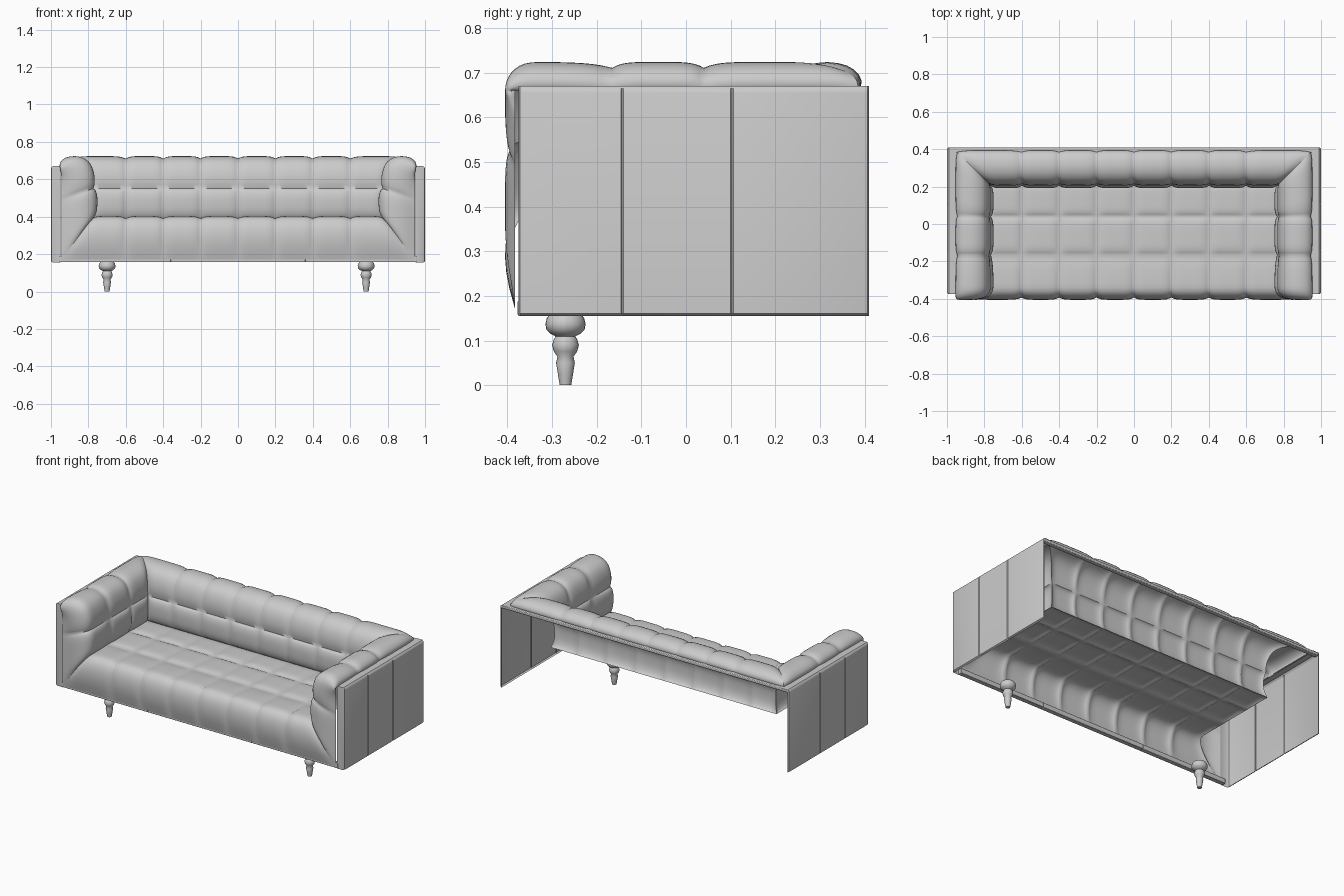
import bpy, math
from mathutils import Vector

if "Cube" in bpy.data.objects:
    bpy.data.objects.remove(bpy.data.objects["Cube"])

OUT_X, OUT_Y = 0.945, 0.385      # outer rim of the upholstered shell
PUFF = 0.013                     # pillow height between seams


def finish(name, verts, faces, mirror=False, angle=40):
    me = bpy.data.meshes.new(name)
    me.from_pydata([tuple(v) for v in verts], [], faces)
    me.update()
    ob = bpy.data.objects.new(name, me)
    bpy.context.collection.objects.link(ob)
    if mirror:
        ob.modifiers.new("Mirror", 'MIRROR').use_axis = (True, False, False)
    bpy.ops.object.select_all(action='DESELECT')
    ob.select_set(True)
    bpy.context.view_layer.objects.active = ob
    bpy.ops.object.shade_smooth_by_angle(angle=math.radians(angle))
    return ob


def grid_faces(nu, nv):
    return [(i * nv + j, i * nv + j + 1, (i + 1) * nv + j + 1, (i + 1) * nv + j)
            for i in range(nu - 1) for j in range(nv - 1)]


def pillow(t):
    return 1 - abs(2 * (t - math.floor(t)) - 1) ** 5


# Quilted sheet: whole-number parameters are the seams
def quilt(name, fn, cells_u, cells_v, mirror=False, n=16):
    nu, nv, e = cells_u * n + 1, cells_v * n + 1, 0.01
    verts = []
    for i in range(nu):
        for j in range(nv):
            u, v = i / n, j / n
            u0, u1 = max(u - e, 0), min(u + e, cells_u)
            v0, v1 = max(v - e, 0), min(v + e, cells_v)
            nrm = (fn(u, v1) - fn(u, v0)).cross(fn(u1, v) - fn(u0, v)).normalized()
            verts.append(fn(u, v) + nrm * PUFF * pillow(u) * pillow(v))
    return finish(name, verts, grid_faces(nu, nv), mirror, 60)


def curve(pts, t):
    """Catmull-Rom through pts, t in 0..1"""
    s = min(max(t, 0), 1) * (len(pts) - 1)
    k = min(int(s), len(pts) - 2)
    f = s - k
    p = [Vector(pts[min(max(k + o, 0), len(pts) - 1)]) for o in (-1, 0, 1, 2)]
    return 0.5 * (2 * p[1] + (p[2] - p[0]) * f
                  + (2 * p[0] - 5 * p[1] + 4 * p[2] - p[3]) * f ** 2
                  + (3 * p[1] - p[0] - 3 * p[2] + p[3]) * f ** 3)


# Cross-section shared by back and arms: (depth from rim, height)
UPPER = [(0, .66), (.004, .685), (.035, .706), (.09, .709), (.14, .683), (.166, .62), (.172, .55)]
LOWER = [(.172, .55), (.18, .5), (.178, .44), (.165, .39)]


def roll(v):
    return curve(UPPER, v) if v < 1 else curve(LOWER, v - 1)


def wrap(d, z, z_end, t):
    """Fold from the straight run round the front edge out to the rim"""
    if t < 0.35:
        return d, -0.165 - 0.165 * t / 0.35, z
    th = (t - 0.35) / 0.65 * math.pi / 2
    s, c = math.sin(th) ** 0.8, max(math.cos(th), 0) ** 0.8
    return d * c, -0.417 + 0.087 * (1 - s) + 0.034 * (1 - c), z + (z_end - z) * (1 - c)


def column_x(u, half):
    a = abs(u - 4)
    x = a * 0.2 if a <= 3 else 0.6 + (half - 0.6) * (a - 3)
    return math.copysign(x, u - 4)


# Tufted back
def back(u, v):
    d, z = roll(v)
    return Vector((column_x(u, OUT_X - d), OUT_Y - d, z))


# Tufted arm, mitred to the back and folded round the front
def arm(u, v):
    d, z = roll(v)
    if u < 1:
        y = (OUT_Y - d) * (1 - u) + 0.04 * u
    elif u < 2:
        y = 0.04 - 0.205 * (u - 1)
    else:
        z_end = .66 - .165 * v if v < 1 else .495 - .325 * (v - 1)
        d, y, z = wrap(d, z, z_end, u - 2)
    return Vector((OUT_X - d, y, z))


# Tufted seat, rolling down over the front rail
def seat(u, v):
    d, z = 0.165, 0.39
    if v < 1:
        y = 0.22 + (0.04 - 0.22) * v
    elif v < 2:
        y = 0.04 - 0.205 * (v - 1)
    else:
        d, y, z = wrap(d, z, 0.17, v - 2)
    return Vector((column_x(u, OUT_X - d), y, z))


quilt("back_cushion", back, 8, 2)
quilt("arm_cushion", arm, 3, 2, mirror=True, n=20)
quilt("seat_cushion", seat, 8, 3)

# Outer side panels: open sheets with front and top returns and two seams
cols = [(.948, -.375), (.99, -.375), (.997, -.372), (1, -.364)]
for s in (-.143, .103):
    cols += [(1, s - .003), (.996, s), (1, s + .003)]
cols += [(1, .4), (.997, .407), (.99, .41)]
rows = [(.99, .155), (1, .16), (1, .655), (.997, .664), (.99, .67), (.948, .67)]
finish("side_panel", [(min(xa, xb), y, z) for xa, y in cols for xb, z in rows],
       [f[::-1] for f in grid_faces(len(cols), len(rows))], mirror=True)


def box(name, x0, x1, y0, y1, z0, z1, bevel):
    v = [(x, y, z) for x in (x0, x1) for y in (y0, y1) for z in (z0, z1)]
    f = [(0, 1, 3, 2), (4, 6, 7, 5), (0, 4, 5, 1), (2, 3, 7, 6), (0, 2, 6, 4), (1, 5, 7, 3)]
    b = finish(name, v, f).modifiers.new("Bevel", 'BEVEL')
    b.width, b.segments = bevel, 2


# Front rail in three lengths, and the back top rail
for k, (a, b) in enumerate([(-.955, -.36), (-.36, .36), (.36, .955)]):
    box(f"front_rail_{k + 1}", a, b, -.378, -.35, .157, .188, .003)
box("back_top_rail", -.99, .99, .38, .41, .652, .67, .004)

# Turned front legs
LEG = [(0, 0), (.013, 0), (.017, .025), (.021, .05), (.018, .064), (.026, .075), (.03, .09),
       (.026, .103), (.022, .109), (.033, .115), (.043, .125), (.045, .137), (.042, .15),
       (.036, .158), (0, .158)]
SIDES = 24
for name, x in (("front_leg_left", -.7), ("front_leg_right", .685)):
    ring = [2 * math.pi * i / SIDES for i in range(SIDES + 1)]
    leg = finish(name, [(x + r * math.cos(a), -.27 + r * math.sin(a), z) for a in ring for r, z in LEG],
                 [f[::-1] for f in grid_faces(SIDES + 1, len(LEG))], angle=50)
